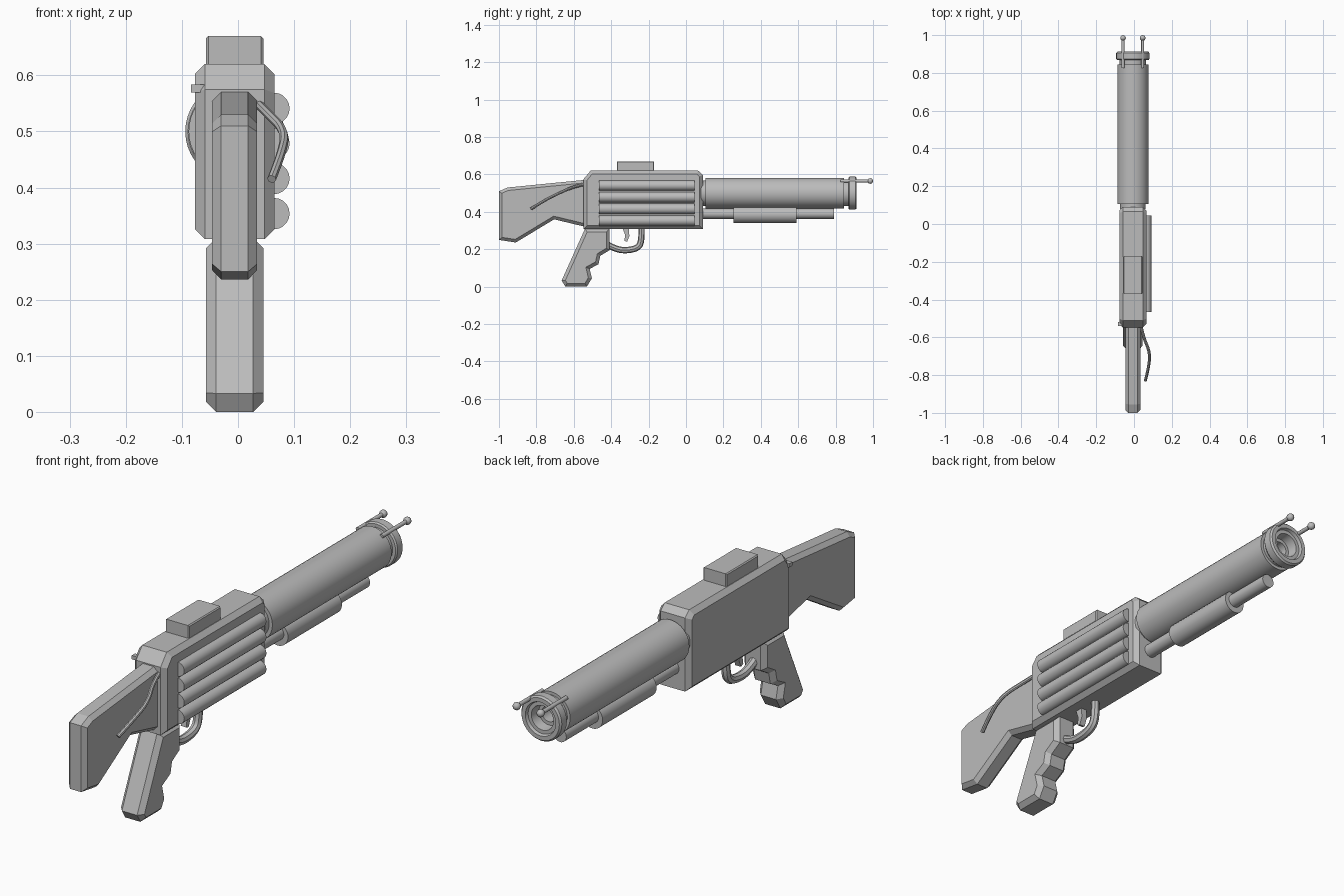
import bpy, bmesh, math
from mathutils import Matrix, Vector

if "Cube" in bpy.data.objects:
    bpy.data.objects.remove(bpy.data.objects["Cube"])

CX = -0.006  # centre line of the gun body
grey = bpy.data.materials.new("mid grey")
grey.diffuse_color = (0.5, 0.5, 0.5, 1)
grey.use_nodes = True
grey.node_tree.nodes["Principled BSDF"].inputs["Base Color"].default_value = grey.diffuse_color


def finish(bm, name, smooth=False):
    bmesh.ops.recalc_face_normals(bm, faces=bm.faces)
    me = bpy.data.meshes.new(name)
    bm.to_mesh(me)
    bm.free()
    ob = bpy.data.objects.new(name, me)
    bpy.context.collection.objects.link(ob)
    me.materials.append(grey)
    if smooth:
        bpy.ops.object.select_all(action='DESELECT')
        ob.select_set(True)
        bpy.context.view_layer.objects.active = ob
        bpy.ops.object.shade_smooth_by_angle(angle=math.radians(35))
    return ob


def slab(name, pts, x0, x1, bevel):
    """Side profile (y, z) extruded across x, with chamfered rims."""
    bm = bmesh.new()
    a = [bm.verts.new((x0, y, z)) for y, z in pts]
    b = [bm.verts.new((x1, y, z)) for y, z in pts]
    bm.faces.new(a)
    bm.faces.new(b[::-1])
    n = len(pts)
    for i in range(n):
        j = (i + 1) % n
        bm.faces.new((a[i], b[i], b[j], a[j]))
    bmesh.ops.recalc_face_normals(bm, faces=bm.faces)
    if bevel:
        rim = [e for e in bm.edges if abs(e.verts[0].co.x - e.verts[1].co.x) < 1e-6]
        bmesh.ops.bevel(bm, geom=rim, offset=bevel, segments=1, affect='EDGES', clamp_overlap=False)
    return finish(bm, name)


def lathe(name, prof, x, z, sides=32):
    """Profile (y, radius) turned about an axis parallel to y."""
    bm = bmesh.new()
    rings = []
    for y, r in prof:
        rings.append([bm.verts.new((x + r * math.cos(2 * math.pi * k / sides), y,
                                    z + r * math.sin(2 * math.pi * k / sides))) for k in range(sides)])
    for p, q in zip(rings, rings[1:]):
        for k in range(sides):
            j = (k + 1) % sides
            bm.faces.new((p[k], p[j], q[j], q[k]))
    bm.faces.new(rings[0])
    bm.faces.new(rings[-1])
    return finish(bm, name, True)


def tube(name, pts, radius):
    """Smooth round rod through the points, converted to a mesh."""
    cu = bpy.data.curves.new(name, 'CURVE')
    cu.dimensions = '3D'
    cu.bevel_depth = radius
    cu.bevel_resolution = 2
    cu.resolution_u = 6
    cu.use_fill_caps = True
    sp = cu.splines.new('NURBS')
    sp.points.add(len(pts) - 1)
    for p, c in zip(sp.points, pts):
        p.co = (*c, 1)
    sp.use_endpoint_u = True
    sp.order_u = 3
    tmp = bpy.data.objects.new(name + "_path", cu)
    bpy.context.collection.objects.link(tmp)
    bpy.context.view_layer.update()
    me = bpy.data.meshes.new_from_object(tmp.evaluated_get(bpy.context.evaluated_depsgraph_get()))
    bpy.data.objects.remove(tmp)
    bm = bmesh.new()
    bm.from_mesh(me)
    for f in bm.faces:
        f.material_index = 0
    return finish(bm, name, True)


# Receiver, stock and grip
slab("receiver", [(-0.548, 0.308), (-0.548, 0.575), (-0.51, 0.62), (0.065, 0.62),
                  (0.09, 0.597), (0.09, 0.308)], -0.077, 0.065, 0.018)
slab("stock", [(-1.0, 0.25), (-1.0, 0.51), (-0.955, 0.53), (-0.53, 0.572), (-0.53, 0.318),
               (-0.705, 0.36), (-0.91, 0.236)], -0.046, 0.034, 0.016)
slab("grip", [(-0.54, 0.31), (-0.665, 0.033), (-0.645, 0), (-0.53, 0), (-0.503, 0.045),
              (-0.515, 0.095), (-0.468, 0.12), (-0.458, 0.165), (-0.408, 0.195),
              (-0.408, 0.31)], -0.057, 0.045, 0.018)

# Box on top of the receiver
slab("top_box", [(-0.37, 0.60), (-0.37, 0.67), (-0.17, 0.67), (-0.17, 0.60)], -0.057, 0.045, 0.004)

# Barrel with neck, muzzle ring and recessed bore
lathe("barrel", [(0.08, 0.068), (0.105, 0.068), (0.105, 0.082), (0.845, 0.082), (0.845, 0.07),
                 (0.868, 0.07), (0.868, 0.083), (0.874, 0.088), (0.905, 0.088), (0.912, 0.082),
                 (0.912, 0.066), (0.900, 0.062), (0.900, 0.048), (0.86, 0.043), (0.86, 0.03),
                 (0.80, 0.03)], CX, 0.5, 40)

# Magazine tube and pump sleeve
lathe("magazine_tube", [(0.08, 0.027), (0.79, 0.027)], CX, 0.39, 24)
lathe("pump_sleeve", [(0.255, 0.045), (0.59, 0.045)], CX, 0.385, 24)

# Shells on the right side
for i in range(4):
    lathe(f"shell_{i + 1}", [(-0.465, 0.028), (0.045, 0.028)], 0.064, 0.541 - 0.0625 * i, 20)

# Front sight rods with ball ends
for side, x in (("left", CX - 0.052), ("right", CX + 0.052)):
    lathe(f"sight_rod_{side}", [(0.825, 0.008), (0.985, 0.008)], x, 0.565, 12)
    bm = bmesh.new()
    bmesh.ops.create_uvsphere(bm, u_segments=12, v_segments=8, radius=0.015,
                              matrix=Matrix.Translation(Vector((x, 0.985, 0.565))))
    finish(bm, f"sight_ball_{side}", True)

# Trigger guard and trigger
tube("trigger_guard", [(CX, -0.238, 0.315), (CX, -0.236, 0.25), (CX, -0.255, 0.205),
                       (CX, -0.33, 0.192), (CX, -0.385, 0.205), (CX, -0.42, 0.225)], 0.017)
slab("trigger", [(-0.34, 0.315), (-0.325, 0.275), (-0.33, 0.245), (-0.315, 0.24),
                 (-0.303, 0.27), (-0.305, 0.315)], CX - 0.012, CX + 0.012, 0)

# Loose cord on the right of the stock and small knob on the left
tube("cord", [(0.035, -0.53, 0.55), (0.05, -0.60, 0.535), (0.085, -0.68, 0.50),
              (0.078, -0.76, 0.46), (0.06, -0.83, 0.415)], 0.008)
slab("side_knob", [(-0.54, 0.569), (-0.54, 0.584), (-0.52, 0.584), (-0.52, 0.569)], -0.084, -0.06, 0)
